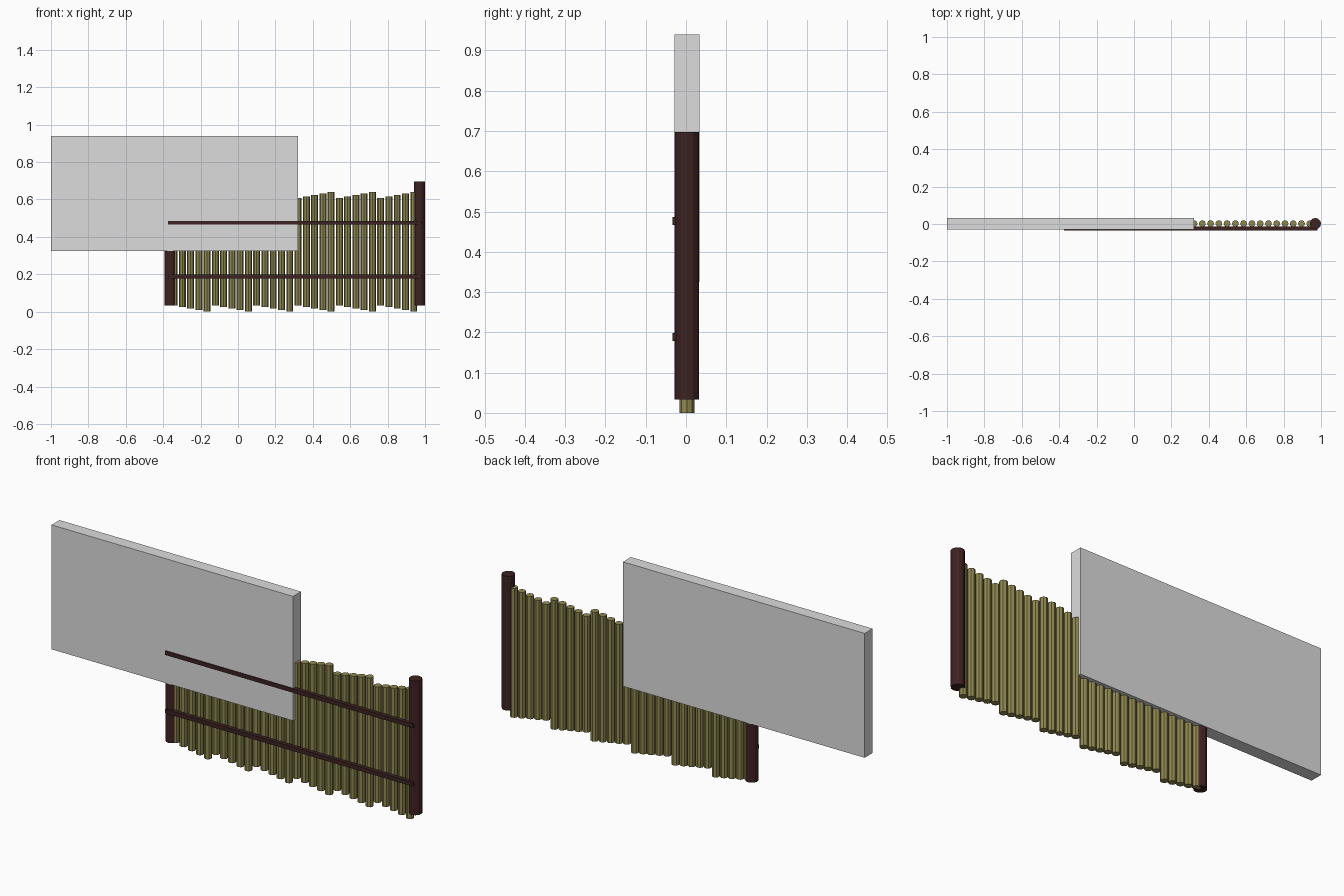
import bpy
import math

if "Cube" in bpy.data.objects:
    bpy.data.objects.remove(bpy.data.objects["Cube"], do_unlink=True)


def material(name, colour):
    m = bpy.data.materials.new(name)
    m.use_nodes = True
    m.diffuse_color = (*colour, 1)
    m.node_tree.nodes["Principled BSDF"].inputs["Base Color"].default_value = (*colour, 1)
    return m


GREY = material("pale grey", (0.72, 0.72, 0.72))
DARK = material("dark brown wood", (0.048, 0.016, 0.016))
CANE = material("olive cane", (0.28, 0.25, 0.08))
MID_Y = 0.002


def finish(name, mat):
    ob = bpy.context.object
    ob.name = name
    ob.data.materials.append(mat)
    return ob


def box(name, mat, x, y, z):
    """Box spanning the given (low, high) ranges."""
    spans = (x, y, z)
    bpy.ops.mesh.primitive_cube_add(size=1, location=[(a + b) / 2 for a, b in spans])
    ob = finish(name, mat)
    ob.scale = [b - a for a, b in spans]
    bpy.ops.object.transform_apply(location=False, rotation=False)


def pole(name, mat, x, radius, low, high, sides):
    bpy.ops.mesh.primitive_cylinder_add(
        vertices=sides, radius=radius, depth=high - low,
        location=(x, MID_Y, (low + high) / 2))
    finish(name, mat)


# Plain slab overlapping one end of the fence
box("slab", GREY, (-1, 0.322), (-0.029, 0.033), (0.325, 0.94))

# End posts
for side, x in (("right", -0.362), ("left", 0.97)):
    pole(side + "_post", DARK, x, 0.03, 0.033, 0.697, 12)

# Canes, growing longer in repeating groups of five
for i in range(30):
    step = i % 5
    pole(f"cane_{i + 1}", CANE, -0.342 + i * 0.0442, 0.0185,
         0.033 - 0.0082 * step, 0.607 + 0.0082 * step, 8)

# Horizontal rails across the front
for name, z in (("lower_rail", 0.188), ("upper_rail", 0.476)):
    box(name, DARK, (-0.375, 0.98), (-0.034, -0.014), (z - 0.01, z + 0.01))
